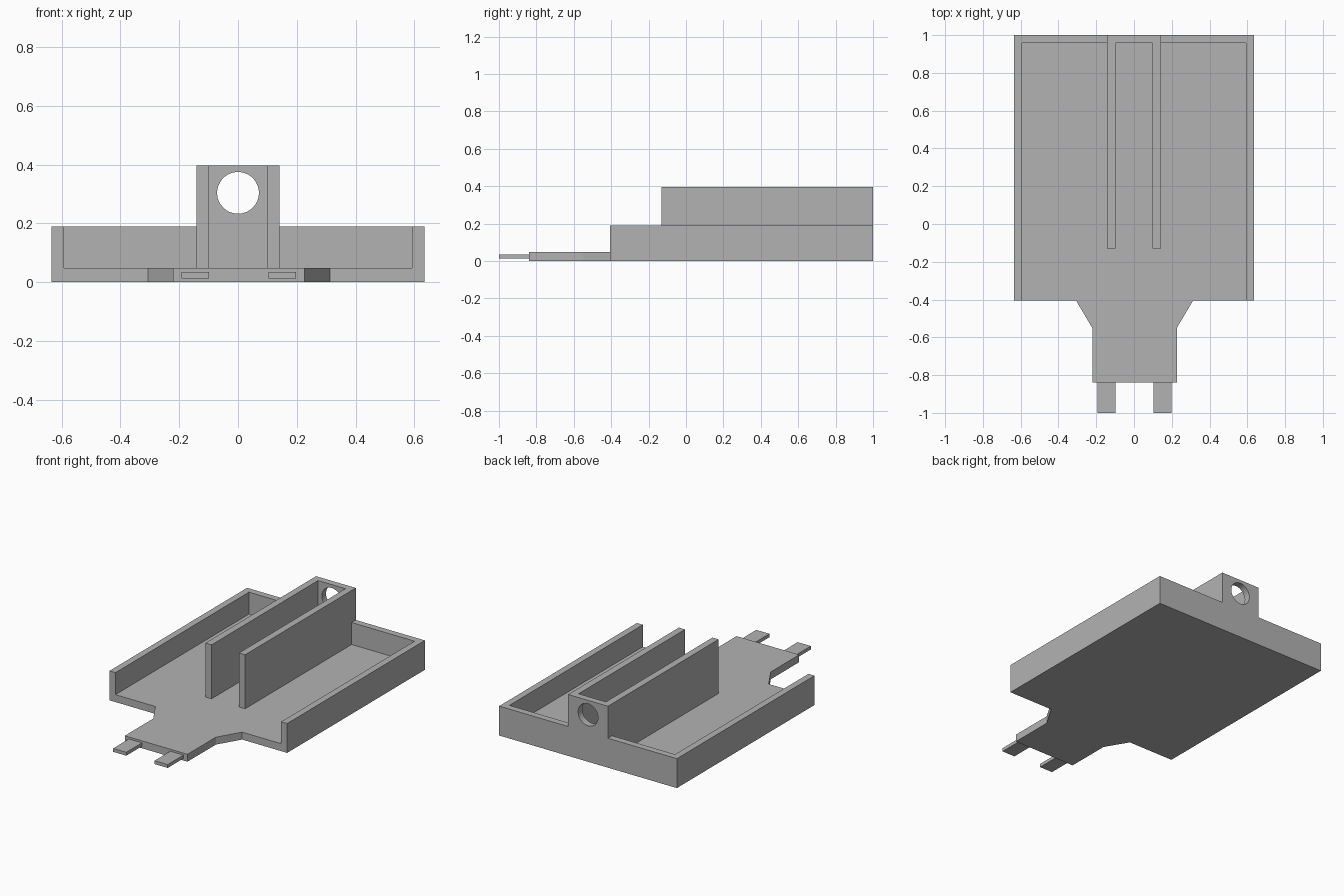
import bpy
import bmesh
from math import radians

if "Cube" in bpy.data.objects:
    bpy.data.objects.remove(bpy.data.objects["Cube"])

grey = bpy.data.materials.new("plain grey")
grey.use_nodes = True
grey.diffuse_color = (0.45, 0.45, 0.45, 1)
grey.node_tree.nodes["Principled BSDF"].inputs["Base Color"].default_value = grey.diffuse_color

# Main dimensions
HALF_W, BACK, LIP = 0.635, 1.0, -0.405
WALL, FLOOR, RIM, TOP = 0.043, 0.048, 0.19, 0.397
CH_OUT, CH_IN, CH_FRONT = 0.142, 0.098, -0.13
SHIFT = 0.003  # slight sideways offset of the tongue and prongs


def prism(name, outline, z0, z1):
    """Extrude a plan outline from z0 up to z1."""
    bm = bmesh.new()
    base = bm.faces.new([bm.verts.new((x, y, z0)) for x, y in outline])
    new = bmesh.ops.extrude_face_region(bm, geom=[base])["geom"]
    verts = [v for v in new if isinstance(v, bmesh.types.BMVert)]
    bmesh.ops.translate(bm, verts=verts, vec=(0, 0, z1 - z0))
    bmesh.ops.recalc_face_normals(bm, faces=bm.faces)
    mesh = bpy.data.meshes.new(name)
    bm.to_mesh(mesh)
    bm.free()
    mesh.materials.append(grey)
    obj = bpy.data.objects.new(name, mesh)
    bpy.context.collection.objects.link(obj)
    return obj


def flip(points):
    return [(-x, y) for x, y in reversed(points)]


# Floor with the tapered tongue
tongue = [(0.224, -0.84), (0.224, -0.55), (0.31, LIP)]
right_tongue = [(x + SHIFT, y) for x, y in tongue]
left_tongue = [(x + SHIFT, y) for x, y in flip(tongue)]
prism("tray_floor", right_tongue + [(HALF_W, LIP), (HALF_W, BACK),
      (-HALF_W, BACK), (-HALF_W, LIP)] + left_tongue, 0, FLOOR)

# Low walls: one L-shaped rim on each side of the channel
inner = HALF_W - WALL
rim = [(HALF_W, LIP), (HALF_W, BACK), (CH_OUT, BACK),
       (CH_OUT, BACK - WALL), (inner, BACK - WALL), (inner, LIP)]
prism("left_rim", rim, FLOOR, RIM)
prism("right_rim", flip(rim), FLOOR, RIM)

# Tall U-shaped channel with a round hole through its back wall
half = [(CH_IN, BACK - WALL), (CH_IN, CH_FRONT), (CH_OUT, CH_FRONT), (CH_OUT, BACK)]
channel = prism("center_channel", half + flip(half), FLOOR, TOP)
bpy.ops.mesh.primitive_cylinder_add(vertices=64, radius=0.071, depth=0.3,
                                    location=(0, BACK, 0.304),
                                    rotation=(radians(90), 0, 0))
cutter = bpy.context.object
cutter.name = "hole_cutter"
cutter.hide_render = True
cutter.data.materials.append(grey)
cut = channel.modifiers.new("hole", "BOOLEAN")
cut.operation, cut.solver, cut.object = "DIFFERENCE", "EXACT", cutter
bpy.ops.object.select_all(action="DESELECT")
bpy.context.view_layer.objects.active = channel
channel.select_set(True)
bpy.ops.object.modifier_apply(modifier=cut.name)
bpy.data.objects.remove(cutter)
bpy.ops.object.shade_smooth_by_angle(angle=radians(30))

# Two flat contact prongs
for name, side in (("left_prong", 1), ("right_prong", -1)):
    x = side * 0.148 + SHIFT
    w = 0.047
    prism(name, [(x - w, -1), (x + w, -1), (x + w, -0.84), (x - w, -0.84)], 0.013, 0.035)
